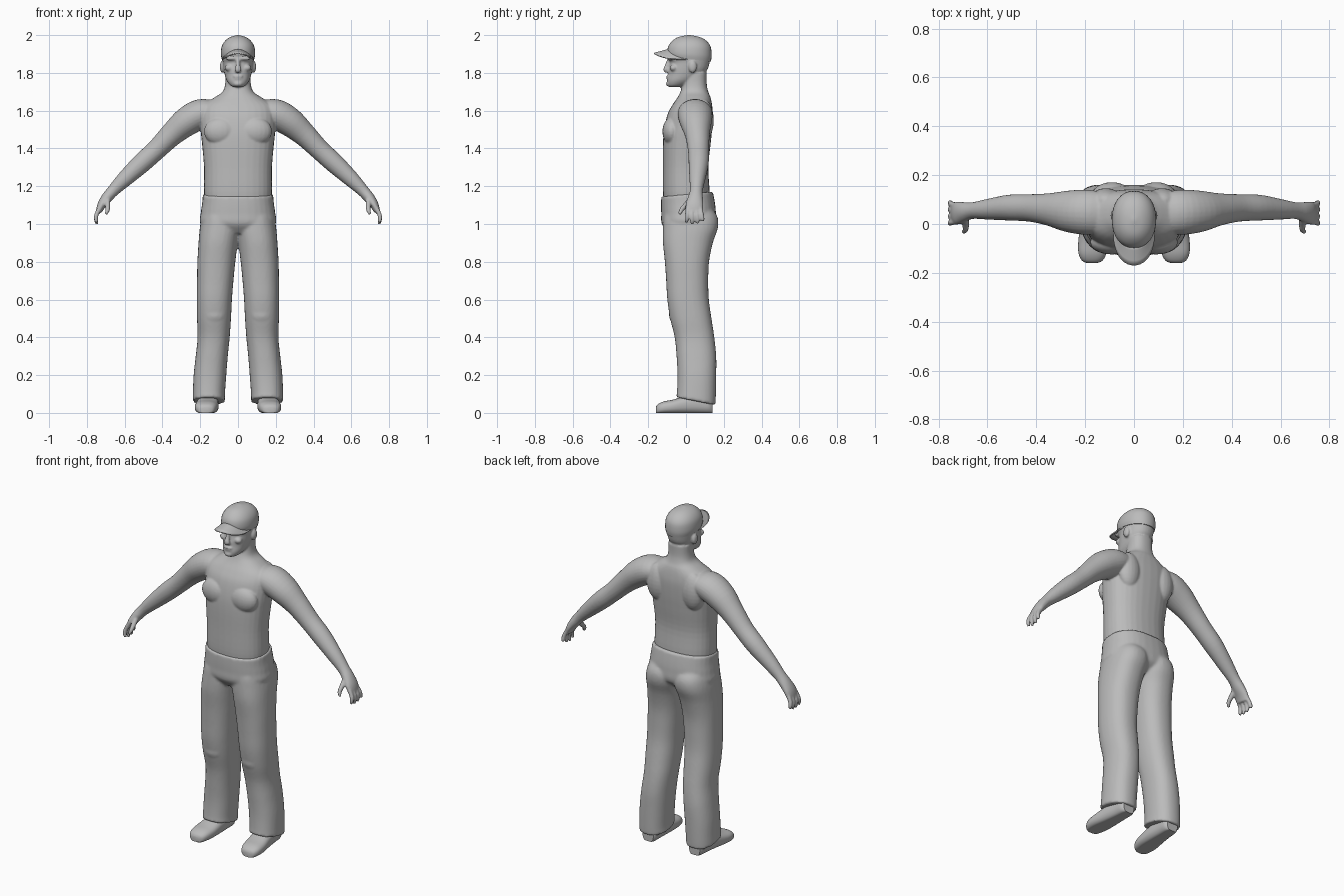
import bpy, bmesh, math
from mathutils import Vector, Matrix

grey = bpy.data.materials.new("plain grey")
grey.diffuse_color = (0.5, 0.5, 0.5, 1)


def spline(rows, k=4):
    """Catmull-Rom refinement of rows of numbers."""
    out = []
    for i in range(len(rows) - 1):
        a, b, c, d = (rows[max(i - 1, 0)], rows[i], rows[i + 1], rows[min(i + 2, len(rows) - 1)])
        for j in range(k):
            t = j / k
            out.append(tuple(0.5 * (2 * q + (r - p) * t + (2 * p - 5 * q + 4 * r - s) * t * t
                                    + (3 * q - p - 3 * r + s) * t ** 3)
                             for p, q, r, s in zip(a, b, c, d)))
    return out + [tuple(rows[-1])]


def skin(bm, rings, n=32, power=2.0):
    """Bridge superellipse rings given as (centre, u, v) and cap the ends."""
    e = 2 / power
    loops = []
    for c, u, v in rings:
        loop = []
        for i in range(n):
            a = 2 * math.pi * i / n
            ca, sa = math.cos(a), math.sin(a)
            loop.append(bm.verts.new(c + u * math.copysign(abs(ca) ** e, ca)
                                     + v * math.copysign(abs(sa) ** e, sa)))
        loops.append(loop)
    for p, q in zip(loops, loops[1:]):
        for i in range(n):
            bm.faces.new((p[i], p[(i + 1) % n], q[(i + 1) % n], q[i]))
    bm.faces.new(loops[0][::-1])
    bm.faces.new(loops[-1])


def stack(bm, rows, power=2.0, side=1, tilt=lambda z: 0):
    """Horizontal sections: z, x min, x max, y front, y back."""
    rings = []
    for z, x0, x1, y0, y1 in spline(rows):
        ry = (y1 - y0) / 2
        rings.append((Vector((side * (x0 + x1) / 2, (y0 + y1) / 2, z)),
                      Vector(((x1 - x0) / 2, 0, 0)), Vector((0, ry, ry * tilt(z)))))
    skin(bm, rings, power=power)


def centred(rows):
    return [(z, -h, h, y0, y1) for z, h, y0, y1 in rows]


def tube(bm, rows, side=1, n=20):
    """Sections along a path: x, y, z, radius across, radius in y."""
    rows = spline(rows)
    pts = [Vector((side * r[0], r[1], r[2])) for r in rows]
    rings = []
    for i, p in enumerate(pts):
        t = (pts[min(i + 1, len(pts) - 1)] - pts[max(i - 1, 0)]).normalized()
        w = Vector((0, 1, 0))
        w = (w - t * w.dot(t)).normalized()
        rings.append((p, t.cross(w) * rows[i][3], w * rows[i][4]))
    skin(bm, rings, n)


def blob(bm, loc, radii):
    m = Matrix.Translation(loc) @ Matrix.Diagonal((*radii, 1))
    bmesh.ops.create_uvsphere(bm, u_segments=20, v_segments=14, radius=1, matrix=m)


def finish(bm, name, voxel=0, smooth=4):
    bmesh.ops.recalc_face_normals(bm, faces=bm.faces)
    me = bpy.data.meshes.new(name)
    bm.to_mesh(me)
    bm.free()
    me.materials.append(grey)
    ob = bpy.data.objects.new(name, me)
    bpy.context.collection.objects.link(ob)
    bpy.context.view_layer.objects.active = ob
    bpy.ops.object.select_all(action='DESELECT')
    ob.select_set(True)
    bpy.ops.object.shade_smooth_by_angle(angle=math.radians(50))
    if voxel:
        r = ob.modifiers.new("blend", 'REMESH')
        r.mode, r.voxel_size, r.use_smooth_shade = 'VOXEL', voxel, True
        s = ob.modifiers.new("soften", 'SMOOTH')
        s.factor, s.iterations = 0.5, smooth
    return ob


# Body: torso and neck
bm = bmesh.new()
stack(bm, centred([(1.10, .172, -.115, .12), (1.17, .18, -.122, .125), (1.30, .18, -.122, .118),
                   (1.42, .19, -.122, .13), (1.50, .198, -.116, .138), (1.58, .2, -.098, .142),
                   (1.63, .185, -.072, .138), (1.67, .125, -.045, .13), (1.70, .082, -.03, .118),
                   (1.74, .068, -.018, .11), (1.80, .066, -.015, .11)]), power=2.35)
# Head
stack(bm, centred([(1.725, .024, -.09, -.03), (1.735, .042, -.098, 0), (1.76, .06, -.1, .05),
                   (1.79, .07, -.094, .09), (1.82, .076, -.092, .115), (1.855, .08, -.085, .125),
                   (1.875, .083, -.095, .128), (1.91, .082, -.09, .126), (1.95, .07, -.075, .115),
                   (1.985, .03, -.03, .06)]), power=2.2)
# Nose, lips and chin
tube(bm, [(0, -.09, 1.87, .01, .01), (0, -.099, 1.84, .012, .012),
          (0, -.106, 1.817, .018, .014), (0, -.098, 1.805, .012, .01)])
blob(bm, (0, -.092, 1.782), (.027, .013, .007))
blob(bm, (0, -.092, 1.770), (.023, .012, .006))
blob(bm, (0, -.088, 1.742), (.026, .018, .015))
for s in (1, -1):
    # Brow, cheek, ear
    blob(bm, (s * .035, -.083, 1.876), (.034, .016, .009))
    blob(bm, (s * .046, -.066, 1.826), (.024, .02, .018))
    blob(bm, (s * .083, .035, 1.832), (.013, .022, .032))
    # Chest and shoulder blade
    blob(bm, (s * .09, -.075, 1.49), (.09, .05, .075))
    blob(bm, (s * .115, .095, 1.55), (.07, .052, .11))
    # Arm and palm
    tube(bm, [(.10, .045, 1.60, .05, .08), (.19, .048, 1.585, .078, .092), (.27, .052, 1.543, .077, .085),
              (.35, .06, 1.475, .063, .066), (.43, .066, 1.395, .054, .056), (.51, .067, 1.322, .052, .053),
              (.60, .06, 1.238, .042, .042), (.66, .055, 1.178, .032, .034), (.695, .05, 1.138, .029, .04),
              (.722, .045, 1.10, .023, .047), (.737, .042, 1.065, .016, .045)], s, 28)
    # Fingers and thumb
    for y, y2, tip in ((.077, .088, 1.022), (.054, .061, 1.006), (.031, .032, 1.003), (.009, .003, 1.012)):
        tube(bm, [(.732, y, 1.085, .012, .012), (.749, (y + y2) / 2, 1.05, .012, .012),
                  (.752, y2, 1.025, .011, .011), (.746, y2, tip - .004, .008, .008)], s, 12)
    tube(bm, [(.69, .03, 1.135, .014, .016), (.69, -.002, 1.10, .014, .014),
              (.69, -.024, 1.075, .012, .012), (.699, -.033, 1.052, .008, .008)], s, 12)
finish(bm, "body", .0055, 4)

# Cap dome
bm = bmesh.new()
stack(bm, centred([(1.873, .086, -.095, .131), (1.90, .091, -.099, .136), (1.94, .086, -.094, .13),
                   (1.97, .068, -.072, .108), (1.99, .04, -.04, .072), (2.0, .006, .01, .022)]),
      power=2.15, tilt=lambda z: -.12 * max(0, (1.93 - z) / .057))
finish(bm, "cap_dome")

# Cap brim, arched across and sloping forward
bm = bmesh.new()
grid = []
for i in range(21):
    a = math.radians(-84 + 8.4 * i)
    c, s = math.cos(a), math.sin(a)
    grid.append([bm.verts.new((.087 * s, .02 - (.108 + .082 * t) * c ** (1 - .4 * t),
                               1.928 - .022 * t - (.055 - .022 * t) * s * s))
                 for t in (0, .25, .5, .75, 1)])
for p, q in zip(grid, grid[1:]):
    for j in range(4):
        bm.faces.new((p[j], p[j + 1], q[j + 1], q[j]))
brim = finish(bm, "cap_brim")
brim.modifiers.new("thickness", 'SOLIDIFY').thickness = .007

# Trousers: hips and two flared legs
bm = bmesh.new()
stack(bm, centred([(.95, .12, -.09, .10), (1.0, .198, -.128, .155), (1.06, .197, -.131, .158),
                   (1.11, .19, -.132, .152), (1.158, .186, -.131, .142)]),
      power=2.4, tilt=lambda z: .1 * max(0, (z - 1.0) / .158))
for s in (1, -1):
    stack(bm, [(.062, .068, .24, -.052, .156), (.1, .069, .239, -.048, .158), (.2, .062, .235, -.045, .16),
               (.3, .054, .224, -.05, .16), (.4, .044, .214, -.06, .15), (.5, .037, .217, -.084, .135),
               (.6, .032, .218, -.099, .121), (.7, .024, .217, -.105, .118), (.8, .014, .215, -.112, .122),
               (.9, .001, .209, -.122, .142), (.98, -.015, .202, -.122, .169), (1.04, -.015, .19, -.118, .166),
               (1.09, .0, .17, -.1, .13)],
          power=2.3, side=s, tilt=lambda z: -.2 * max(0, 1 - (z - .062) / .1))
    # Knee fold
    blob(bm, (s * .125, -.055, .52), (.06, .035, .05))
finish(bm, "trousers", .008, 4)

# Shoes: sections from toe to heel, flattened underneath
for s, name in ((1, "left_shoe"), (-1, "right_shoe")):
    bm = bmesh.new()
    rows = [(-.16, .172, .02, .03), (-.15, .171, .042, .045), (-.12, .17, .057, .06), (-.07, .166, .062, .07),
            (0, .16, .058, .09), (.07, .156, .052, .1), (.12, .154, .048, .1), (.14, .154, .036, .09)]
    skin(bm, [(Vector((s * x, y, h / 2 - .003)), Vector((w, 0, 0)), Vector((0, 0, h / 2 + .003)))
              for y, x, w, h in spline(rows)], power=2.5)
    for v in bm.verts:
        v.co.z = max(v.co.z, 0)
    finish(bm, name)
